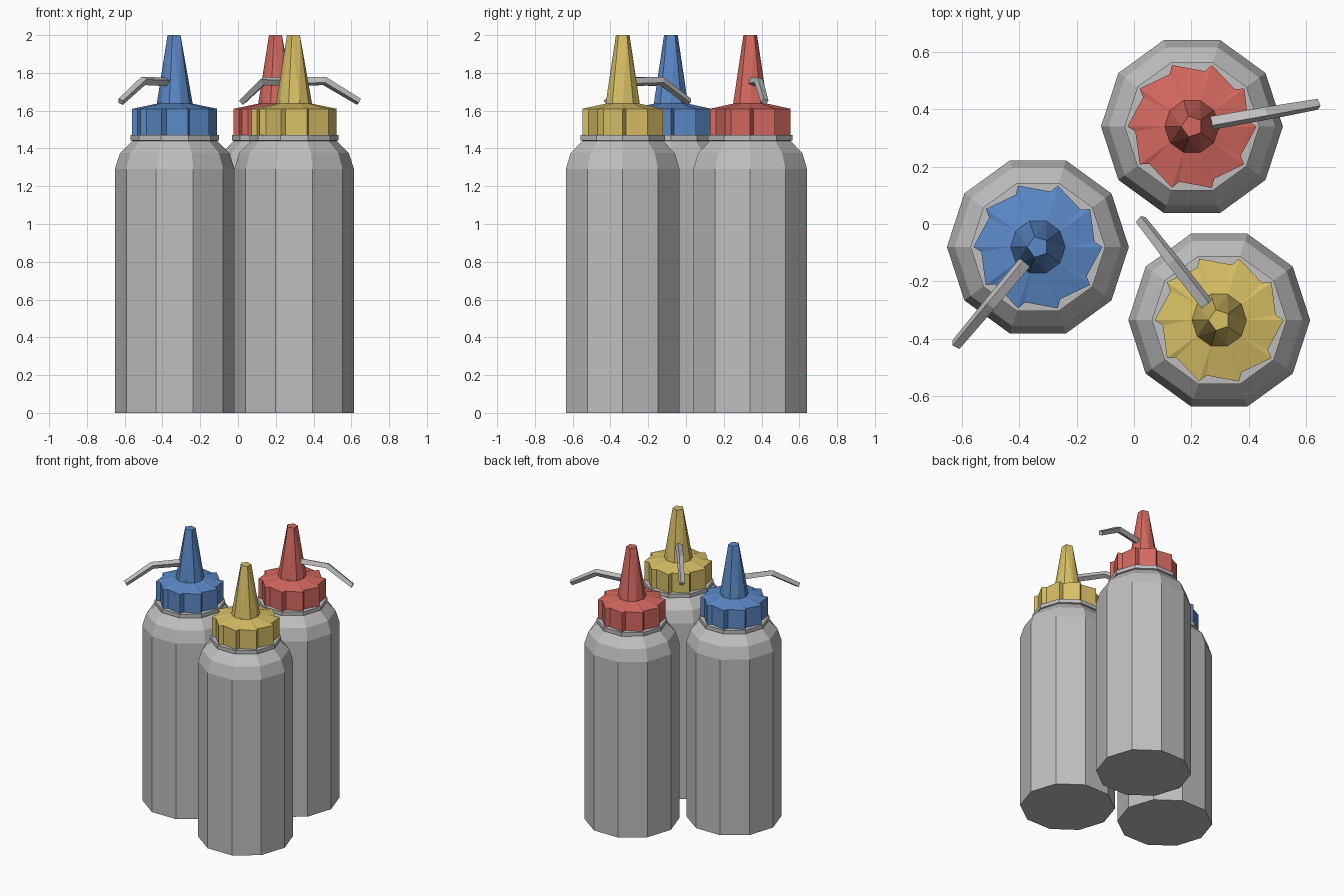
import bpy, bmesh
from math import cos, sin, radians
from mathutils import Vector

cube = bpy.data.objects.get("Cube")
if cube:
    bpy.data.objects.remove(cube, do_unlink=True)


def material(name, rgb):
    m = bpy.data.materials.new(name)
    m.use_nodes = True
    m.diffuse_color = (*rgb, 1)
    m.node_tree.nodes["Principled BSDF"].inputs["Base Color"].default_value = (*rgb, 1)
    return m


def loft(name, rings, mat, location):
    """Skin equal-length rings of points, cap both ends, merge coincident points."""
    bm = bmesh.new()
    loops = [[bm.verts.new(p) for p in ring] for ring in rings]
    n = len(loops[0])
    for low, high in zip(loops, loops[1:]):
        for i in range(n):
            j = (i + 1) % n
            bm.faces.new((low[i], low[j], high[j], high[i]))
    bm.faces.new(loops[0][::-1])
    bm.faces.new(loops[-1])
    bmesh.ops.remove_doubles(bm, verts=bm.verts, dist=0.0005)
    bmesh.ops.recalc_face_normals(bm, faces=bm.faces)
    mesh = bpy.data.meshes.new(name)
    bm.to_mesh(mesh)
    bm.free()
    mesh.materials.append(mat)
    obj = bpy.data.objects.new(name, mesh)
    obj.location = location
    bpy.context.collection.objects.link(obj)
    return obj


def polar(r, degrees, z):
    a = radians(degrees)
    return Vector((r * cos(a), r * sin(a), z))


def ring(r, z, sides=10):
    return [polar(r, 360 * i / sides, z) for i in range(sides)]


def body(name, mat, location):
    # Straight wall, two-step shoulder, recessed neck and collar
    profile = [(0.317, 0), (0.317, 1.29), (0.29, 1.375), (0.225, 1.44),
               (0.235, 1.443), (0.235, 1.47), (0.19, 1.472)]
    loft(name, [ring(r, z) for r, z in profile], mat, location)


def cap(name, mat, location):
    # Saw-toothed grip: each tip has a notch just after it
    def teeth(z):
        return [p for k in range(10)
                for p in (polar(0.225, 36 * k, z), polar(0.198, 36 * k + 5, z))]

    # Ten-sided spout foot tapering to a five-sided tip
    foot = [polar(0.095, 36 * (i // 2), 1.637) for i in range(20)]
    tip = [polar(0.038, 36 + 72 * (i // 4), 2.0) for i in range(2, 22)]
    tip = tip[-2:] + tip[:-2]
    tip = [polar(0.038, 36 + 72 * ((i - 1) // 4), 2.0) for i in range(20)]
    loft(name, [teeth(1.47), teeth(1.61), foot, tip], mat, location)


def side_tube(name, mat, location, angle):
    # Four-sided rod, level at first and then bent downwards
    out, side = polar(1, angle, 0), polar(1, angle + 90, 0)
    path = [(0.05, 1.752, 0.025, 0), (0.26, 1.757, 0.024, 0.28), (0.445, 1.647, 0.02, 0.5)]
    rings = []
    for r, z, size, lean in path:
        up = out * sin(lean) + Vector((0, 0, cos(lean)))
        centre = out * r + Vector((0, 0, z))
        rings.append([centre + (side * cos(a) + up * sin(a)) * size
                      for a in (radians(20 + 90 * i) for i in range(4))])
    loft(name, rings, mat, location)


grey = material("light grey", (0.52, 0.52, 0.52))
bottles = [
    ("red", (0.66, 0.14, 0.115), (0.202, 0.34, 0), 10),
    ("blue", (0.105, 0.25, 0.57), (-0.335, -0.08, 0), 230),
    ("yellow", (0.68, 0.52, 0.13), (0.297, -0.335, 0), 128),
]
for colour, rgb, place, angle in bottles:
    body(colour + "_bottle_body", grey, place)
    cap(colour + "_cap_and_spout", material(colour, rgb), place)
    side_tube(colour + "_side_tube", grey, place, angle)
